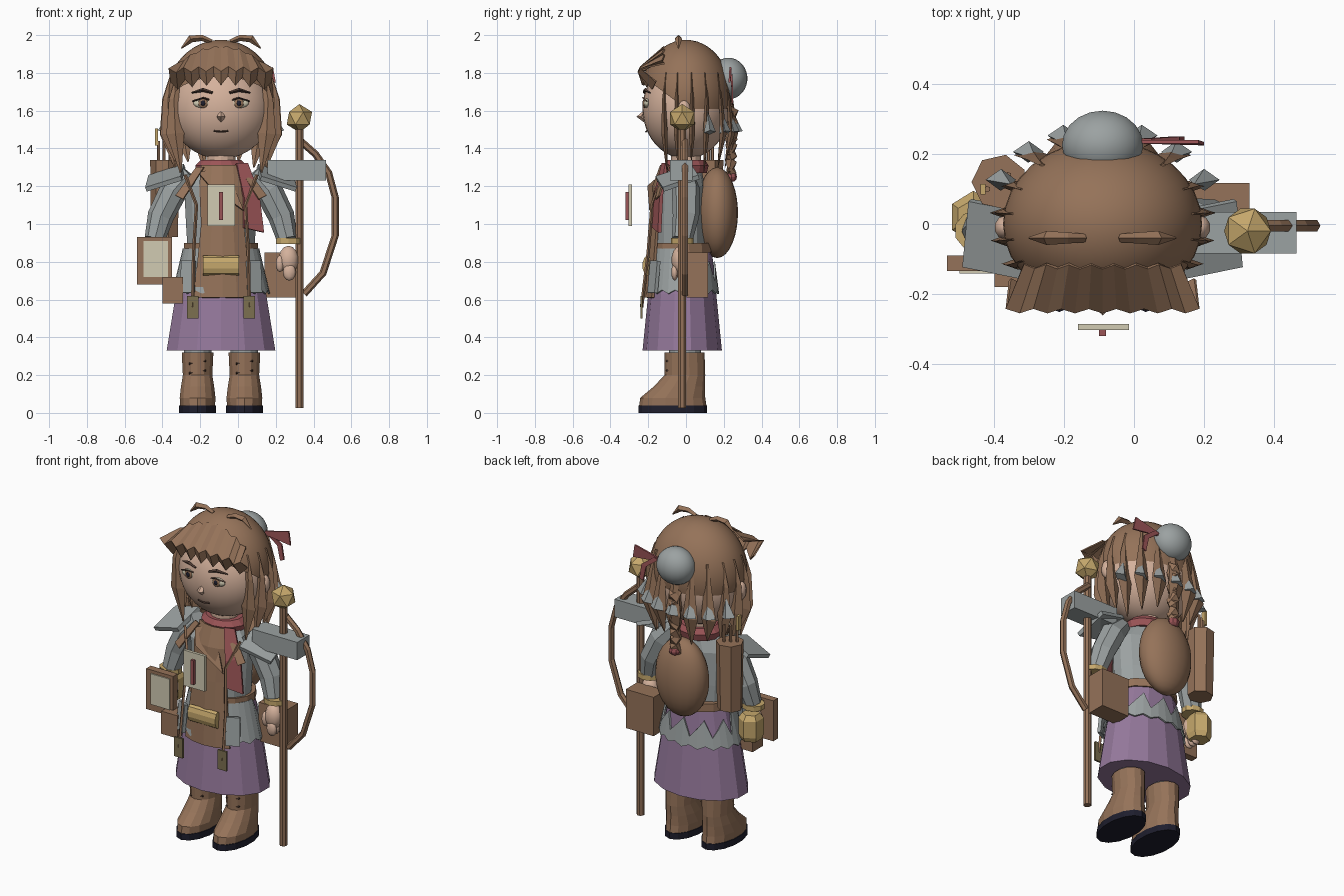
import bpy, bmesh, math
from mathutils import Vector, Euler

default = bpy.data.objects.get("Cube")
if default:
    bpy.data.objects.remove(default, do_unlink=True)

MID = -.09  # the figure's own symmetry line
SIDES = (("left", 1), ("right", -1))


def material(name, *rgb):
    mat = bpy.data.materials.new(name)
    mat.use_nodes = True
    mat.diffuse_color = (*rgb, 1)
    mat.node_tree.nodes["Principled BSDF"].inputs["Base Color"].default_value = (*rgb, 1)
    return mat


brown = material("leather and hair brown", .30, .17, .10)
skin = material("skin", .66, .44, .33)
steel = material("steel grey", .33, .36, .36)
purple = material("skirt purple", .30, .19, .33)
red = material("scarf red", .33, .09, .095)
gold = material("brass gold", .56, .39, .15)
cream = material("paper cream", .64, .60, .45)
navy = material("sole navy", .013, .013, .026)
dark = material("dark brown", .07, .04, .03)
olive = material("olive cloth", .20, .16, .08)


def finish(name, bm, mat, smooth=False):
    bmesh.ops.recalc_face_normals(bm, faces=bm.faces)
    for face in bm.faces:
        face.smooth = smooth
    mesh = bpy.data.meshes.new(name)
    bm.to_mesh(mesh)
    bm.free()
    mesh.materials.append(mat)
    obj = bpy.data.objects.new(name, mesh)
    bpy.context.collection.objects.link(obj)
    return obj


def ellipsoid(name, loc, radii, mat, segments=16, smooth=True, cuts=()):
    bm = bmesh.new()
    bmesh.ops.create_uvsphere(bm, u_segments=segments, v_segments=segments * 3 // 4, radius=1)
    for v in bm.verts:
        v.co = [c + p * r for c, p, r in zip(loc, v.co, radii)]
    for point, normal in cuts:
        bmesh.ops.bisect_plane(bm, geom=bm.verts[:] + bm.edges[:] + bm.faces[:],
                               plane_co=point, plane_no=normal, clear_inner=True)
    return finish(name, bm, mat, smooth)


def box(name, loc, size, mat, turn=(0, 0, 0)):
    bm = bmesh.new()
    bmesh.ops.create_cube(bm, size=1)
    for v in bm.verts:
        v.co = [p * s for p, s in zip(v.co, size)]
        v.co.rotate(Euler(turn))
        v.co += Vector(loc)
    return finish(name, bm, mat)


def skin_rings(name, rings, mat):
    bm = bmesh.new()
    loops = [[bm.verts.new(p) for p in ring] for ring in rings]
    n = len(loops[0])
    for low, high in zip(loops, loops[1:]):
        for i in range(n):
            j = (i + 1) % n
            bm.faces.new((low[i], low[j], high[j], high[i]))
    bm.faces.new(loops[0])
    bm.faces.new(loops[-1])
    return finish(name, bm, mat)


def loft(name, x, rows, mat, sides=14):
    """Stack of ellipses; each row is z, centre y, x radius, y radius."""
    turns = [math.tau * (i + .5) / sides for i in range(sides)]
    return skin_rings(name, [[(x + rx * math.cos(a), cy + ry * math.sin(a), z) for a in turns]
                             for z, cy, rx, ry in rows], mat)


def tube(name, path, radii, mat, sides=6, flat=1):
    """Sweep along a path; flat squeezes the section from front to back."""
    path, rings = [Vector(p) for p in path], []
    if not isinstance(radii, (list, tuple)):
        radii = [radii] * len(path)
    for i, p in enumerate(path):
        along = (path[min(i + 1, len(path) - 1)] - path[max(i - 1, 0)]).normalized()
        u = along.cross(Vector((0, 1, 0))).normalized()
        w = along.cross(u) * flat
        turns = [math.tau * k / sides for k in range(sides)]
        rings.append([p + radii[i] * (u * math.cos(a) + w * math.sin(a)) for a in turns])
    return skin_rings(name, rings, mat)


def sheet(name, rows, mat, thickness=.01):
    bm = bmesh.new()
    grid = [[bm.verts.new(p) for p in row] for row in rows]
    for a, b in zip(grid, grid[1:]):
        for i in range(len(a) - 1):
            bm.faces.new((a[i], a[i + 1], b[i + 1], b[i]))
    obj = finish(name, bm, mat)
    solid = obj.modifiers.new("thickness", 'SOLIDIFY')
    solid.thickness, solid.offset = thickness, 0
    return obj


# Head and face
ellipsoid("head", (MID, 0, 1.61), (.27, .23, .265), skin, 32)
loft("neck", MID, [(1.25, 0, .08, .08), (1.42, 0, .08, .08)], skin)
tube("nose", [(MID, -.215, 1.60), (MID, -.24, 1.568), (MID, -.215, 1.545)], [.006, .022, .01], skin, 4)
tube("mouth", [(MID - .038, -.207, 1.492), (MID, -.212, 1.488), (MID + .038, -.207, 1.492)], .005, dark, 4)
for side, s in SIDES:
    eye = MID + s * .095
    ellipsoid(side + "_eye_white", (eye, -.208, 1.64), (.052, .016, .026), cream)
    ellipsoid(side + "_iris", (eye, -.220, 1.64), (.026, .008, .026), brown, 12)
    ellipsoid(side + "_pupil", (eye, -.226, 1.64), (.013, .005, .015), navy, 8)
    tube(side + "_eyelid", [(eye - .055, -.21, 1.65), (eye, -.228, 1.668), (eye + .055, -.208, 1.65)],
         .005, dark, 4)
    tube(side + "_eyebrow", [(eye - s * .05, -.222, 1.695), (eye, -.215, 1.71), (eye + s * .06, -.19, 1.695)],
         [.007, .011, .004], dark, 4)
    ellipsoid(side + "_ear", (MID + s * .28, -.01, 1.60), (.03, .035, .055), skin, 10)

# Hair cap, pleated fringe and curls on the crown
ellipsoid("hair_cap", (MID, 0, 1.68), (.285, .24, .295), brown, 32,
          cuts=[((0, 0, 1.61), (0, 0, 1)), ((0, 0, 1.61), (0, .6, .8))])
columns = [i / 7 - 1 for i in range(15)]
pleat = [.012 * (-1) ** i for i in range(15)]
sheet("fringe", [
    [(MID + .225 * t, -.12 + p / 2, 1.935 - .09 * t * t + p / 2) for t, p in zip(columns, pleat)],
    [(MID + .275 * t, -.245 + p / 2, 1.82 - .01 * t * t + p) for t, p in zip(columns, pleat)],
    [(MID + .265 * t, -.228 + .07 * t * t, 1.76 - .03 * t * t + 2 * p) for t, p in zip(columns, pleat)]], brown)
for side, s in SIDES:
    tube(side + "_crown_curl", [(MID + s * x, -.04, z) for x, z in
                                ((.05, 1.965), (.10, 1.985), (.16, 1.98), (.21, 1.93))],
         [.012, .016, .02, .003], brown, 4)

# Hanging locks around the sides and back
for k, degrees in enumerate((-30, -12, 8, 28, 50, 70, 90, 110, 130, 152, 172, 192, 210)):
    a = math.radians(degrees)
    dx, dy = .30 * math.cos(a), .245 * math.sin(a)
    tip = 1.27 + .03 * (k % 3)
    if 40 < degrees < 140:
        spread, width = (.9, .98, 1.05, .9), .052
    else:
        spread, width = (.86, .96, .93, .82), .048
    tube("hanging_lock", [(MID + dx * f, dy * f, z) for f, z in zip(spread, (1.80, 1.66, 1.48, tip))],
         [.01, .026, width, .004], brown, 4, .35)
    if 20 < degrees < 160:
        tube("lock_root", [(MID + dx * f, dy * f, z) for f, z in ((1, 1.59), (1.1, 1.485))],
             [.004, .045], steel, 4, .7)

# Bun, ribbon and braid
ellipsoid("hair_bun", (MID, .225, 1.77), (.117, .1, .11), steel, 20)
sheet("ribbon_bow", [[(.02, .235, 1.79), (.02, .235, 1.77)], [(.185, .235, 1.83), (.2, .23, 1.75)]], red)
sheet("ribbon_tail", [[(.02, .24, 1.78), (.05, .24, 1.79)], [(.10, .245, 1.72), (.13, .245, 1.73)],
                      [(.12, .245, 1.63), (.145, .245, 1.64)]], red)
for i in range(8):
    lean = .016 * (-1) ** i
    top = 1.62 - .045 * i
    tube("braid_knot", [(MID - lean * 2, .225, top), (MID, .24, top - .03), (MID + lean * 2, .23, top - .075)],
         [.012, .05 - .002 * i, .01], brown, 5, .8)
ellipsoid("braid_tie", (MID, .24, 1.25), (.035, .03, .028), red, 8, False)

# Torso, skirt, jagged tunic hem and belt
loft("torso", MID, [(.84, -.03, .18, .14), (1.0, -.03, .19, .14), (1.2, -.03, .2, .13), (1.3, -.01, .11, .09)], steel)
loft("skirt", MID, [(.33, -.02, .295, .21), (.63, -.02, .245, .18), (.88, -.02, .185, .155)], purple)
hem_top, hem_low = [], []
for i in range(33):
    a = math.tau * i / 32
    c, d = math.cos(a), math.sin(a)
    high = .87 if d < .1 else .70 + .05 * (i % 3)
    for row, z in ((hem_top, high), (hem_low, .63 + .02 * (i % 2))):
        grow = .005 + (.88 - z) / 4.2
        row.append((MID + (.19 + grow) * c, -.02 + (.155 + grow * .55) * d, z))
sheet("tunic_hem", [hem_top, hem_low], steel)
loft("belt", MID, [(.85, -.02, .2, .168), (.90, -.02, .2, .165)], brown)

# Scarf
loft("scarf", MID, [(1.27, 0, .13, .11), (1.31, 0, .14, .12), (1.34, 0, .11, .1)], red)
sheet("scarf_tail", [[(-.01, -.12, 1.32), (.05, -.1, 1.32)], [(.03, -.165, 1.14), (.11, -.13, 1.16)],
                     [(.03, -.17, .98), (.135, -.14, .955)]], red, .02)

# Apron with flap, straps, brass pocket and floating card
apron_rows = ((1.31, .11, -.13), (1.2, .12, -.17), (1.0, .11, -.19), (.8, .13, -.205), (.61, .15, -.215))
sheet("apron", [[(MID + .008 + w * t, y + .04 * t * t, z) for t in (-1, -.5, 0, .5, 1)]
                for z, w, y in apron_rows], brown, .015)
sheet("apron_flap", [[(-.21, -.12, 1.27), (-.07, -.13, 1.31)], [(-.15, -.2, 1.2), (.03, -.19, 1.07)]], brown)
tube("brass_pocket", [(MID - .095, -.205, .78), (MID + .095, -.205, .78)], .052, gold, 10, .5)
box("card", (MID + .002, -.295, 1.1), (.146, .018, .22), cream)
box("card_bar", (MID, -.312, 1.095), (.02, .018, .15), red)
for side, s in SIDES:
    tube(side + "_apron_cord", [(MID + s * x, y, z) for x, y, z in
                                ((.19, -.12, 1.26), (.13, -.18, 1.1), (.145, -.2, .85), (.15, -.235, .56))],
         .009, brown, 4)
    box(side + "_cord_tab", (MID + s * .15, -.235, .56), (.06, .012, .12), olive)
    box(side + "_tunic_tab", (MID + s * .175, -.17, .72), (.08, .02, .17), steel, (-.1, 0, s * .5))
    sheet(side + "_shoulder_strap", [[(MID + s * .09, -.12, 1.3), (MID + s * .13, -.1, 1.3)],
                                     [(MID + s * .2, -.16, 1.13), (MID + s * .24, -.14, 1.15)]], brown)

# Arms, hands and shoulder plates
for side, s in SIDES:
    tube(side + "_sleeve", [(MID + s * x, y, z) for x, y, z in
                            ((.17, -.01, 1.27), (.25, 0, 1.18), (.32, 0, 1.04), (.35, -.02, .92))],
         [.05, .075, .07, .055], steel, 8)
    wrist = MID + s * .357
    loft(side + "_bracelet", wrist, [(.895, -.02, .068, .06), (.925, -.02, .068, .06)], gold, 10)
    ellipsoid(side + "_hand", (wrist, -.03, .81), (.055, .047, .075), skin, 10)
    for i in range(3):
        ellipsoid(side + "_finger", (wrist + s * .005, -.06 + .03 * i, .745), (.035, .018, .045), skin, 8)
    ellipsoid(side + "_thumb", (wrist - s * .045, -.05, .79), (.022, .02, .045), skin, 8)
    box(side + "_shoulder_plate", (MID + s * .295, -.045, 1.245), (.2, .2, .025), steel, (.35, s * .3, s * .2))

# Boots
for side, s in SIDES:
    x = MID + s * .124
    loft(side + "_sole", x, [(0, -.07, .1, .182), (.038, -.07, .1, .182)], navy)
    loft(side + "_boot", x, [(.038, -.07, .095, .178), (.08, -.07, .097, .172), (.14, -.035, .09, .135),
                             (.2, -.006, .08, .108), (.32, -.008, .086, .106)], brown)
    loft(side + "_sock", x, [(.3, -.005, .075, .085), (.5, -.005, .07, .08)], steel)
    for z in (.21, .26):
        tube(side + "_lace", [(x - .045, -.1, z), (x + .045, -.1, z + .015)], .006, dark, 4)

# Backpack, quiver with arrows, lantern and pouches
ellipsoid("backpack", (MID, .165, 1.06), (.17, .11, .24), brown, 20)
loft("quiver", -.385, [(.93, .12, .075, .07), (1.34, .12, .08, .08)], brown, 7)
for i in range(3):
    shaft = -.42 + .03 * i
    tube("arrow", [(shaft, .1 + .02 * i, 1.3), (shaft, .1 + .02 * i, 1.44)], .009, brown, 5)
box("arrow_feather", (-.432, .1, 1.46), (.015, .03, .09), gold)
loft("lantern", -.46, [(.72, .02, .06, .06), (.75, .02, .07, .075), (.85, .02, .07, .075), (.88, .02, .05, .05)], gold, 6)
box("side_pouch", (.235, .06, .73), (.19, .115, .24), brown)
box("front_pouch", (-.345, -.13, .65), (.11, .1, .14), brown)
box("sketchbook", (-.443, -.112, .805), (.185, .045, .25), brown)
box("sketchbook_page", (-.435, -.137, .815), (.13, .009, .19), cream)

# Staff with faceted orb, hammer head and bow
loft("staff", .325, [(.025, -.02, .023, .023), (1.5, -.02, .023, .023)], brown, 8)
bm = bmesh.new()
bmesh.ops.create_icosphere(bm, subdivisions=1, radius=.075)
bmesh.ops.translate(bm, verts=bm.verts, vec=(.325, -.02, 1.56))
finish("staff_orb", bm, gold)
box("hammer_head", (.31, -.025, 1.285), (.31, .12, .11), steel)
tube("bow", [(x, -.005, z) for x, z in ((.33, 1.44), (.41, 1.37), (.48, 1.27), (.515, 1.14), (.515, .94),
                                        (.45, .74), (.35, .63))], .019, brown, 6)
